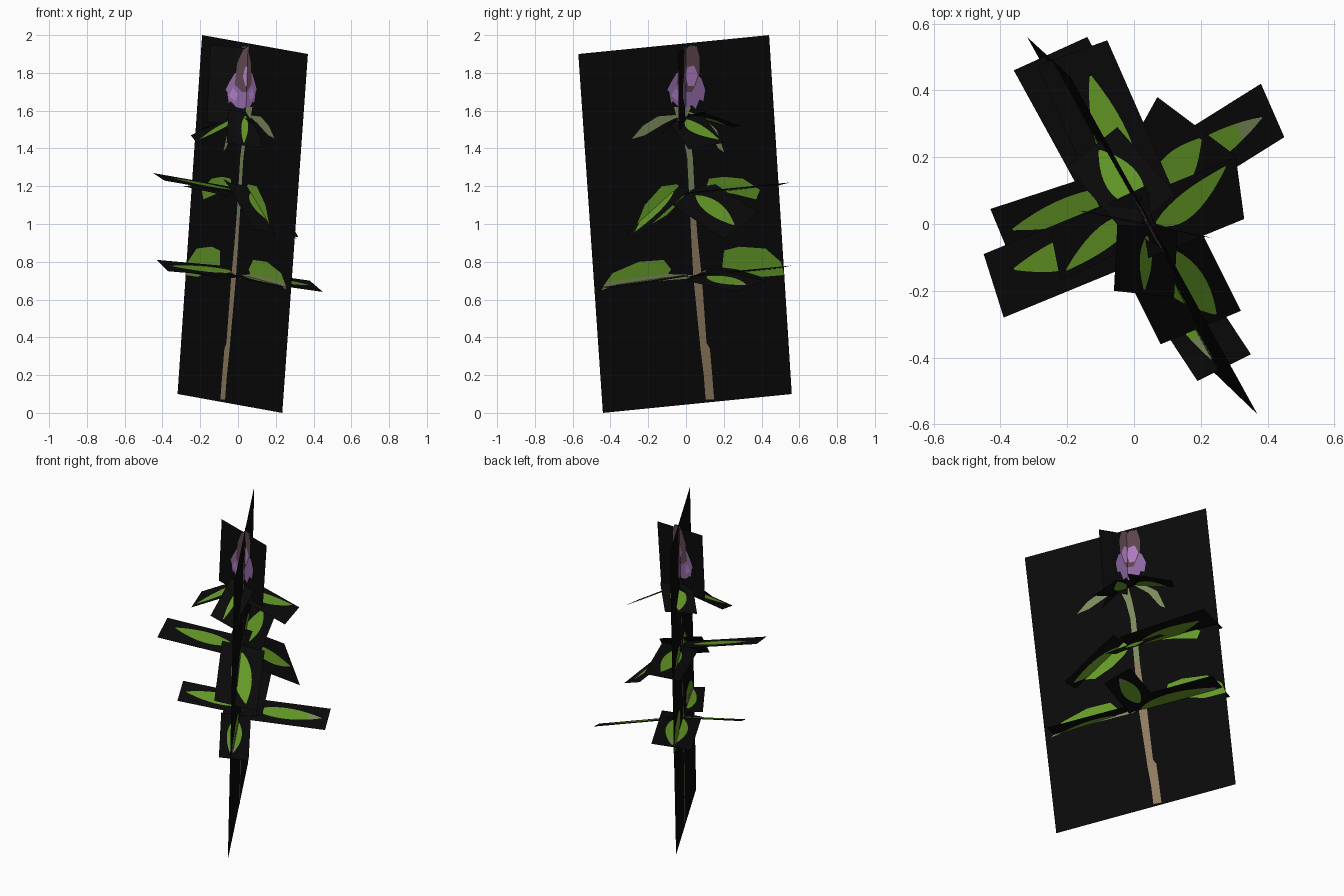
import bpy, math
from mathutils import Vector as V

if "Cube" in bpy.data.objects:
    bpy.data.objects.remove(bpy.data.objects["Cube"])


def mat(name, rgb):
    m = bpy.data.materials.new(name)
    m.diffuse_color = (*rgb, 1)
    m.use_nodes = True
    m.node_tree.nodes["Principled BSDF"].inputs["Base Color"].default_value = m.diffuse_color
    return m


BLACK = mat("black", (.003, .003, .003))
GREEN = mat("leaf green", (.13, .32, .02))
PALE = mat("pale green", (.20, .26, .11))
BROWN = mat("stem brown", (.28, .205, .12))
PURPLE = mat("purple", (.27, .135, .36))
LILAC = mat("lilac", (.42, .2, .52))
PLUM = mat("plum", (.11, .06, .075))


def build(name, polys, material):
    verts, faces = [], []
    for p in polys:
        faces.append(range(len(verts), len(verts) + len(p)))
        verts += p
    me = bpy.data.meshes.new(name)
    me.from_pydata([tuple(v) for v in verts], [], [list(f) for f in faces])
    me.materials.append(material)
    ob = bpy.data.objects.new(name, me)
    bpy.context.collection.objects.link(ob)
    return ob


def paint(name, place, normal, outline, material, lift=.003):
    """Flat plates on both sides of a card."""
    pts = [place(a, b) for a, b in outline]
    n = normal.normalized() * lift
    build(name, [[p + n for p in pts], [p - n for p in reversed(pts)]], material)


def ribbon(path, widths):
    left = [(a - w / 2, b) for (a, b), w in zip(path, widths)]
    right = [(a + w / 2, b) for (a, b), w in zip(path, widths)]
    return left + right[::-1]


# Main tall card, leaning plane given by y and z
def main(y, z):
    return V((-.011 - .5577 * y + .0332 * z, y, z))


MAIN_N = V((1, .5577, -.0332))
build("main_card", [[main(.44, 2), main(-.57, 1.9), main(-.44, 0), main(.56, .1)]], BLACK)

# Stem drawn on the main card
paint("lower_stem", main, MAIN_N, ribbon(
    [(.125, .07), (.115, .2), (.10, .34), (.09, .37), (.06, .72), (.045, .9), (.035, 1.05)],
    [.045, .045, .05, .035, .045, .035, .03]), BROWN)
paint("upper_stem", main, MAIN_N, ribbon(
    [(.035, 1.05), (.03, 1.15), (.02, 1.35), (0, 1.47), (-.025, 1.56), (-.02, 1.62)],
    [.03, .03, .03, .035, .05, .09]), PALE)

# Leaves drawn on the main card
FLAT_LEAVES = {
    "lower_right": [(.19, .77), (.2, .86), (.28, .88), (.42, .87), (.5, .8), (.52, .73),
                    (.4, .72), (.27, .76)],
    "lower_left": [(-.44, .67), (-.39, .74), (-.25, .80), (-.12, .81), (-.08, .76), (-.1, .73),
                   (-.25, .72)],
    "mid_left": [(0, 1.17), (-.05, 1.21), (-.13, 1.2), (-.22, 1.1), (-.26, 1.0), (-.2, .99),
                 (-.1, 1.05), (-.03, 1.12)],
    "mid_right": [(.10, 1.18), (.12, 1.24), (.2, 1.25), (.3, 1.24), (.39, 1.18), (.37, 1.13),
                  (.25, 1.16)],
}
for key, o in FLAT_LEAVES.items():
    paint(key + "_drawn_leaf", main, MAIN_N, o, GREEN)
PALE_LEAVES = {
    "lower_left_edge": [(-.45, .65), (-.42, .69), (-.25, .72), (-.1, .735), (.04, .73), (0, .71),
                        (-.2, .695), (-.36, .68)],
    "top_left": [(-.02, 1.58), (-.15, 1.57), (-.23, 1.52), (-.29, 1.45), (-.22, 1.47), (-.12, 1.53)],
    "top_right": [(0, 1.6), (.08, 1.57), (.16, 1.5), (.2, 1.38), (.17, 1.4), (.11, 1.5)],
}
for key, o in PALE_LEAVES.items():
    paint(key + "_drawn_leaf", main, MAIN_N, o, PALE, .004)


# Crossing card behind the flower head
def cross(w, z):
    return V((.03 + .96 * w + .03 * (z - 1.7), .0 - .2 * w, z))


CROSS_N = V((.2, .96, 0))
build("flower_card", [[cross(-.19, 1.95), cross(.21, 1.91), cross(.19, 1.5), cross(-.2, 1.54)]], BLACK)

# Flower head drawn on both cards: ragged skirt, dark cone, pale petals
SKIRT = [(-.04, 1.62), (-.07, 1.65), (-.08, 1.64), (-.09, 1.70), (-.1, 1.71), (-.08, 1.75),
         (-.05, 1.80), (.05, 1.80), (.08, 1.77), (.1, 1.71), (.09, 1.65), (.07, 1.66),
         (.05, 1.61), (.03, 1.63), (0, 1.61)]
CONE = [(-.05, 1.74), (-.04, 1.85), (-.01, 1.92), (.02, 1.945), (.055, 1.94), (.07, 1.88),
        (.07, 1.80), (.05, 1.74), (.03, 1.70), (-.01, 1.70)]
PETAL = [(-.005, 1.78), (.005, 1.83), (.04, 1.84), (.06, 1.79), (.04, 1.73), (.01, 1.73)]
LOBE = [(-.08, 1.68), (-.06, 1.72), (-.03, 1.69), (-.045, 1.65)]
for tag, place, n in (("main", main, MAIN_N), ("cross", cross, CROSS_N)):
    paint(tag + "_flower_skirt", place, n, SKIRT, PURPLE, .003)
    paint(tag + "_flower_cone", place, n, CONE, PLUM, .004)
    paint(tag + "_flower_petal", place, n, PETAL, LILAC, .005)
    paint(tag + "_flower_lobe", place, n, LOBE, LILAC, .005)


# Leaf cards: base centre, two tip corners, sideways bow and half width of the leaf
def leaf(name, base, t1, t2, bow=0, half=.27, end=.92, tip_pale=False):
    base, t1, t2 = V(base), V(t1), V(t2)
    axis, side = (t1 + t2) / 2 - base, t2 - t1
    n = axis.cross(side)
    build(name + "_card", [[base - side / 2, t1, t2, base + side / 2]], BLACK)

    def place(s, t):
        return base + axis * s + side * t

    def outline(k0, k1):
        a, b = [], []
        for i in range(11):
            k = k0 + (k1 - k0) * i / 10
            s = .12 + (end - .12) * k
            w = half * math.sin(math.pi * k ** .85) ** .8 if 0 < k < 1 else .015
            a.append((s, bow * k * k - w))
            b.append((s, bow * k * k + w))
        return a + b[::-1]

    split = .8 if tip_pale else 1
    paint(name, place, n, outline(0, split), GREEN)
    if tip_pale:
        paint(name + "_tip", place, n, outline(split, 1), PALE)


# Lower tier
leaf("lower_leaf_back_right", (0, .08, .73), (.45, .26, .64), (.38, .42, .70), 0, .25, .92, True)
leaf("lower_leaf_back_left", (.03, 0, .72), (-.36, .46, .76), (-.14, .56, .78), 0, .27, .95, True)
leaf("lower_leaf_left", (.05, .12, .74), (-.43, .045, .81), (-.37, -.10, .75), 0, .27)
leaf("lower_leaf_front", (0, -.02, .73), (.19, -.47, .67), (.35, -.39, .66), -.1, .25, .92, True)

# Middle tier
leaf("mid_leaf_left", (.03, 0, 1.17), (-.45, -.09, 1.27), (-.39, -.28, 1.23), -.12, .25, .85)
leaf("mid_leaf_back_right", (.04, .02, 1.17), (.07, .38, 1.06), (.31, .20, .92), .08, .18)
leaf("mid_leaf_back_left", (.04, 0, 1.16), (-.29, .475, 1.20), (-.08, .55, 1.22), .1, .23, .85)
leaf("mid_leaf_front", (.06, -.03, 1.2), (.08, -.36, .97), (.32, -.26, .93), .22, .24, .93)

# Top tier
leaf("top_leaf_right", (.03, -.01, 1.57), (.33, .015, 1.395), (.305, .2, 1.43), .42, .22, .88)
leaf("top_leaf_left", (.05, .04, 1.58), (-.25, -.02, 1.47), (-.22, -.17, 1.43), .35, .24, .92)
leaf("top_leaf_front", (.04, -.01, 1.59), (-.06, -.2, 1.43), (.12, -.22, 1.4), 0, .1)
leaf("top_leaf_back", (.05, .03, 1.58), (-.2, .17, 1.5), (-.05, .29, 1.52), .05, .26, .92)
